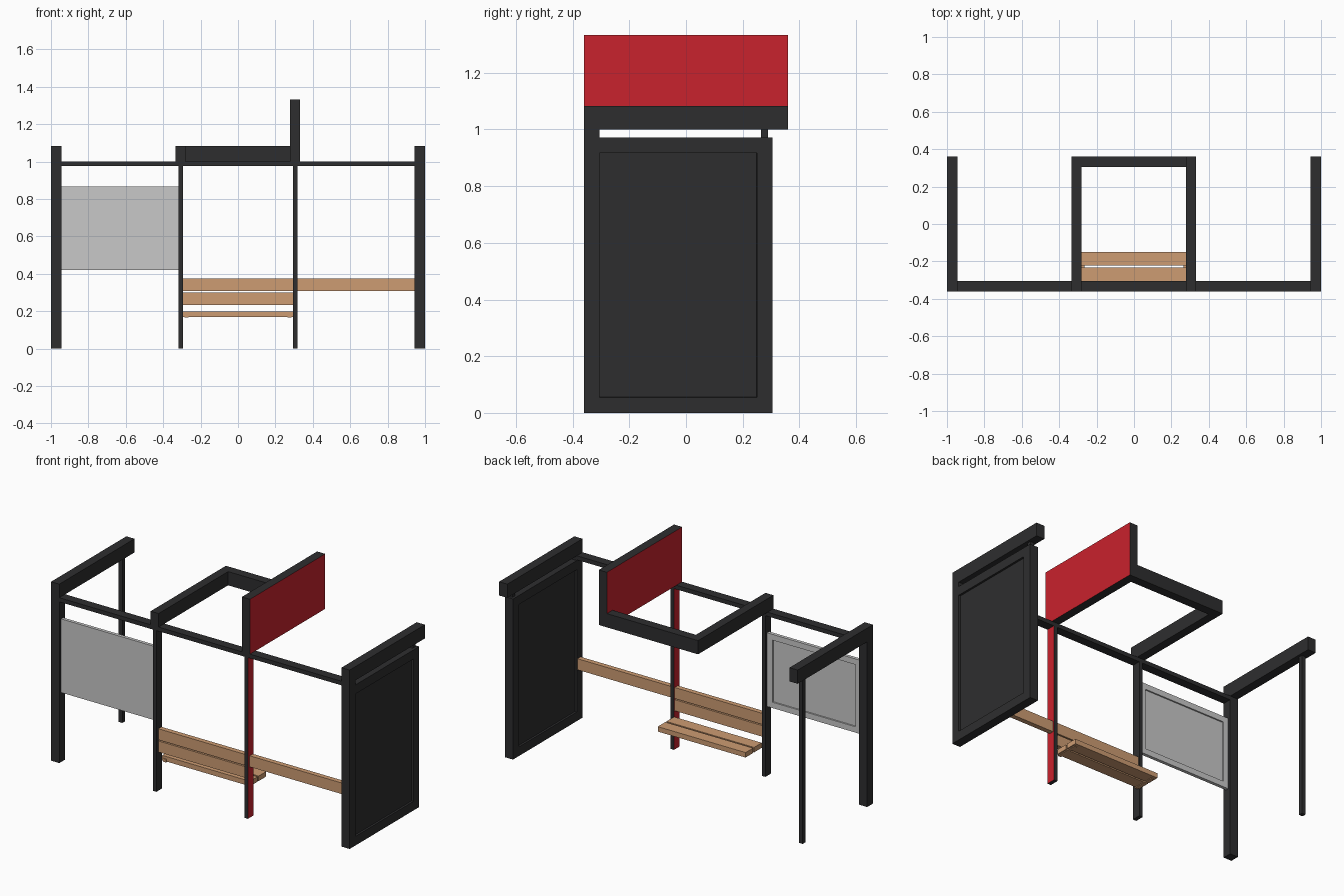
import bpy, bmesh

if "Cube" in bpy.data.objects:
    bpy.data.objects.remove(bpy.data.objects["Cube"])


def mat(name, col):
    m = bpy.data.materials.new(name)
    m.diffuse_color = (*col, 1)
    m.use_nodes = True
    m.node_tree.nodes["Principled BSDF"].inputs["Base Color"].default_value = m.diffuse_color
    return m


DARK = mat("dark_metal", (0.027, 0.027, 0.028))
RED = mat("red_paint", (0.584, 0.016, 0.026))
WOOD = mat("warm_wood", (0.61, 0.333, 0.171))
GREY = mat("light_grey", (0.578, 0.578, 0.578))


def box(name, x, y, z, mats, inset=None, red_sides=False):
    """Box from ranges; inset = (direction test, margin, depth) sinks panels."""
    bm = bmesh.new()
    v = [bm.verts.new((a, b, c)) for a in x for b in y for c in z]
    for f in ((0, 1, 3, 2), (4, 6, 7, 5), (0, 4, 5, 1),
              (2, 3, 7, 6), (0, 2, 6, 4), (1, 5, 7, 3)):
        bm.faces.new([v[i] for i in f])
    bmesh.ops.recalc_face_normals(bm, faces=bm.faces[:])
    bm.normal_update()
    if inset:
        test, margin, depth = inset
        for f in [f for f in bm.faces if test(f.normal)]:
            # margin frame first, then a sunken centre with vertical walls
            bmesh.ops.inset_region(bm, faces=[f], thickness=margin, use_even_offset=True)
            bmesh.ops.inset_region(bm, faces=[f], thickness=0.0005, depth=-depth,
                                   use_even_offset=True)
    if red_sides:
        for f in bm.faces:
            f.material_index = 1 if abs(f.normal.x) > 0.9 else 0
    me = bpy.data.meshes.new(name)
    bm.to_mesh(me)
    bm.free()
    for m in mats:
        me.materials.append(m)
    ob = bpy.data.objects.new(name, me)
    bpy.context.collection.objects.link(ob)
    return ob


FRONT = (-0.36, -0.305)   # depth of the front row of posts
DEEP = (-0.36, 0.36)      # full depth of the roof beams
ROOF = (1.0, 1.083)

# End frames: roof beam and thin rear post on both ends
for side, s in (("left", -1), ("right", 1)):
    xs = sorted((0.945 * s, 1.0 * s))
    xp = sorted((0.96 * s, 0.985 * s))
    box(side + "_roof_beam", xs, DEEP, ROOF, [DARK])
    z0 = 0 if s < 0 else 0.96
    box(side + "_rear_post", xp, (0.265, 0.29), (z0, 1.0), [DARK])

# Left front post, right solid panel with sunken faces
box("left_front_post", (-1, -0.945), FRONT, (0, 1.0), [DARK])
box("right_front_post_top", (0.945, 1), FRONT, (0.972, 1.0), [DARK])
box("right_end_panel", (0.945, 1), (-0.36, 0.305), (0, 0.972), [DARK],
    inset=(lambda n: abs(n.x) > 0.9, 0.055, 0.012))

# Long front rail
box("front_rail", (-0.945, 0.945), FRONT, (0.976, 1.001), [DARK])

# Centre bay: posts, roof frame, tall red sign board
box("centre_left_post", (-0.318, -0.294), FRONT, (0, 0.976), [DARK])
box("centre_right_post", (0.294, 0.318), FRONT, (0, 0.976), [DARK, RED], red_sides=True)
box("centre_left_roof_beam", (-0.333, -0.28), DEEP, ROOF, [DARK])
box("centre_rear_roof_beam", (-0.28, 0.278), (0.305, 0.36), ROOF, [DARK])
box("sign_board", (0.278, 0.332), DEEP, (1.0, 1.333), [DARK, RED], red_sides=True)

# Grey display panel, sunken on its rear face
box("display_panel", (-0.945, -0.318), (-0.342, -0.322), (0.42, 0.866), [GREY],
    inset=(lambda n: n.y > 0.9, 0.035, 0.008))

# Wooden back rails
BACK = (-0.342, -0.312)
box("upper_back_rail", (-0.294, 0.294), BACK, (0.308, 0.375), [WOOD])
box("lower_back_rail", (-0.294, 0.294), BACK, (0.234, 0.301), [WOOD])
box("side_back_rail", (0.318, 0.945), BACK, (0.308, 0.375), [WOOD])

# Seat planks
for i, y in enumerate(((-0.305, -0.232), (-0.222, -0.15))):
    box("seat_plank_%d" % (i + 1), (-0.294, 0.294), y, (0.17, 0.2), [WOOD])
# Seat end brackets
for n, x in (("left", (-0.285, -0.265)), ("right", (0.265, 0.285))):
    box(n + "_seat_bracket", x, (-0.31, -0.17), (0.166, 0.185), [WOOD])
